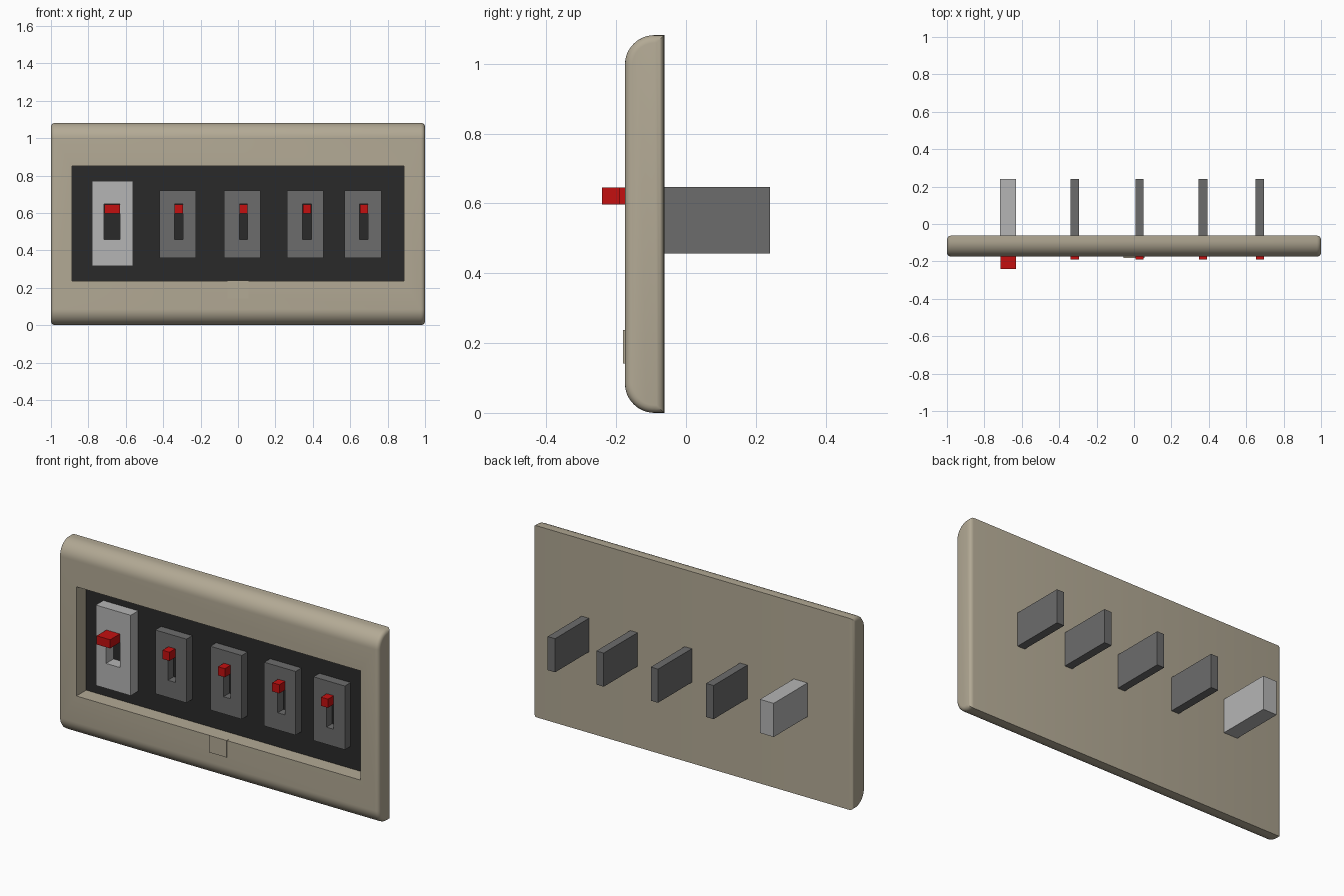
import bpy, bmesh, math

if "Cube" in bpy.data.objects:
    bpy.data.objects.remove(bpy.data.objects["Cube"])


def material(name, r, g, b):
    m = bpy.data.materials.new(name)
    m.diffuse_color = (r, g, b, 1)
    m.use_nodes = True
    m.node_tree.nodes["Principled BSDF"].inputs["Base Color"].default_value = m.diffuse_color
    return m


TAN = material("tan_plastic", 0.45, 0.40, 0.30)
DARK = material("dark_panel", 0.023, 0.023, 0.023)
GREY = material("mid_grey", 0.15, 0.15, 0.15)
LIGHT = material("light_grey", 0.46, 0.46, 0.46)
RED = material("red", 0.55, 0.005, 0.005)


def add_mesh(name, bm, mat):
    bmesh.ops.recalc_face_normals(bm, faces=bm.faces)
    me = bpy.data.meshes.new(name)
    bm.to_mesh(me)
    bm.free()
    ob = bpy.data.objects.new(name, me)
    bpy.context.collection.objects.link(ob)
    me.materials.append(mat)
    return ob


def box(name, x0, x1, y0, y1, z0, z1, mat):
    bm = bmesh.new()
    bmesh.ops.create_cube(bm, size=1)
    for v in bm.verts:
        v.co = ((x0 + x1) / 2 + v.co.x * (x1 - x0),
                (y0 + y1) / 2 + v.co.y * (y1 - y0),
                (z0 + z1) / 2 + v.co.z * (z1 - z0))
    return add_mesh(name, bm, mat)


FRONT, BACK, FLOOR, TOP, R = -0.175, -0.062, -0.085, 1.082, 0.085

# Cover plate: rounded profile swept along x, with softened ends
profile = [(BACK, 0)]
for cz, start in ((R, -90), (TOP - R, -180)):
    for i in range(13):
        a = math.radians(start - 90 * i / 12)
        if cz == R:
            a = math.radians(-90 - 90 * i / 12)
        else:
            a = math.radians(180 - 90 * i / 12)
        profile.append((FRONT + R + R * math.cos(a), cz + R * math.sin(a)))
profile.append((BACK, TOP))
bm = bmesh.new()
cap = bm.faces.new([bm.verts.new((-1, y, z)) for y, z in profile])
ext = bmesh.ops.extrude_face_region(bm, geom=[cap], use_keep_orig=True)
bmesh.ops.translate(bm, vec=(2, 0, 0),
                    verts=[g for g in ext["geom"] if isinstance(g, bmesh.types.BMVert)])
ends = [e for e in bm.edges if abs(e.verts[0].co.x - e.verts[1].co.x) < 1e-5]
bmesh.ops.recalc_face_normals(bm, faces=bm.faces)
bmesh.ops.bevel(bm, geom=ends, offset=0.022, segments=4, profile=0.5, affect='EDGES')
plate = add_mesh("cover_plate", bm, TAN)

# Rectangular recess in the plate
cutter = box("recess_cutter", -0.887, 0.887, -0.4, FLOOR, 0.235, 0.852, TAN)
cutter.hide_render = True
mod = plate.modifiers.new("recess", 'BOOLEAN')
mod.operation, mod.object, mod.solver = 'DIFFERENCE', cutter, 'EXACT'
bpy.context.view_layer.objects.active = plate
plate.select_set(True)
bpy.ops.object.modifier_apply(modifier="recess")
bpy.data.objects.remove(cutter)
bpy.ops.object.shade_smooth_by_angle(angle=math.radians(35))

# Dark floor of the recess and the finger tab under it
box("recess_panel", -0.887, 0.887, FLOOR - 0.003, FLOOR + 0.004, 0.235, 0.852, DARK)
box("finger_tab", -0.055, 0.055, -0.181, -0.165, 0.142, 0.238, TAN)


def slotted_frame(name, outer, slot, y_front, mat):
    """Rectangular frame with an open slot reaching back to the panel."""
    bm = bmesh.new()
    rings = []
    for (x0, x1, z0, z1) in (outer, slot):
        for y in (y_front, FLOOR):
            rings.append([bm.verts.new((x, y, z)) for x, z in
                          ((x0, z0), (x1, z0), (x1, z1), (x0, z1))])
    of, ob, sf, sb = rings
    for a, b in ((of, ob), (of, sf), (sf, sb), (ob, sb)):
        for i in range(4):
            j = (i + 1) % 4
            bm.faces.new((a[i], a[j], b[j], b[i]))
    return add_mesh(name, bm, mat)


# Switches: frame, body behind the plate, red lever at the top of the slot
# (frame x range, slot x range, frame z range, frame front, lever front, material)
small_z = (0.36, 0.72)
switches = [
    ((-0.78, -0.562), (-0.716, -0.63), (0.316, 0.77), -0.155, -0.24, LIGHT),
    ((-0.419, -0.224), (-0.34, -0.294), small_z, -0.14, -0.19, GREY),
    ((-0.075, 0.121), (0.007, 0.052), small_z, -0.14, -0.19, GREY),
    ((0.262, 0.458), (0.346, 0.392), small_z, -0.14, -0.19, GREY),
    ((0.57, 0.766), (0.65, 0.696), small_z, -0.14, -0.19, GREY),
]
for n, (fx, sx, fz, yf, yl, mat) in enumerate(switches, 1):
    slotted_frame(f"switch_frame_{n}", (*fx, *fz), (*sx, 0.457, 0.647), yf, mat)
    box(f"switch_body_{n}", *sx, BACK - 0.015, 0.24, 0.457, 0.647, mat)
    box(f"switch_lever_{n}", sx[0] + 0.001, sx[1] - 0.001, yl, FLOOR, 0.597, 0.646, RED)
